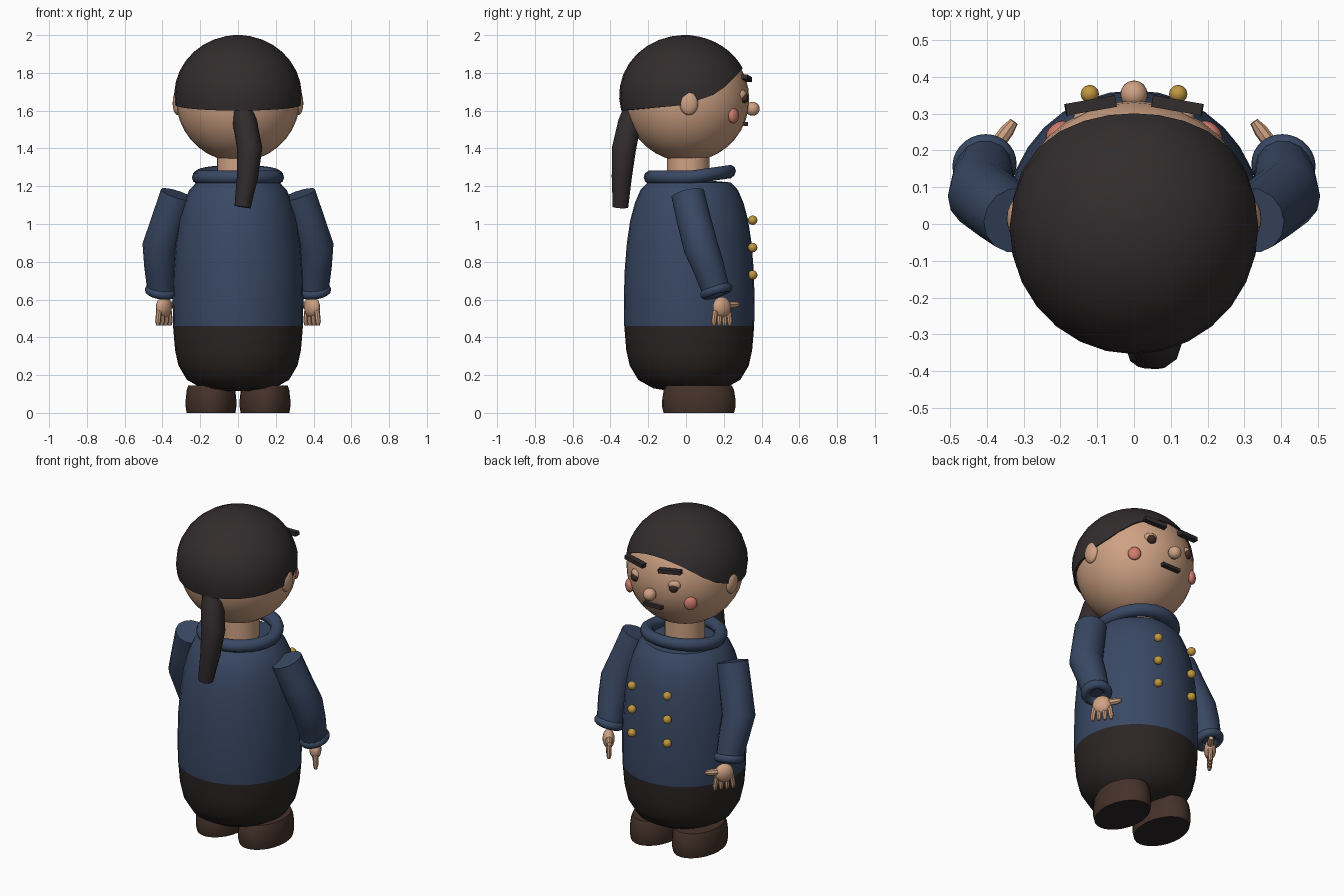
import bpy, bmesh
from math import sin, cos, acos, pi, radians
from mathutils import Vector, Matrix, Euler

cube = bpy.data.objects.get("Cube")
if cube:
    bpy.data.objects.remove(cube, do_unlink=True)


def material(name, *rgb):
    m = bpy.data.materials.new(name)
    m.use_nodes = True
    m.diffuse_color = (*rgb, 1)
    m.node_tree.nodes["Principled BSDF"].inputs["Base Color"].default_value = (*rgb, 1)
    return m


BLUE = material("coat blue", .04, .064, .125)
SKIN = material("skin", .62, .36, .23)
HAIR = material("dark hair", .032, .025, .026)
CLOTH = material("trouser black", .024, .019, .018)
LEATHER = material("shoe brown", .06, .032, .023)
GOLD = material("button gold", .52, .31, .05)
PINK = material("cheek pink", .62, .2, .15)
EYE = material("eye brown", .05, .025, .018)


def finish(obj, *mats, angle=40):
    for m in mats:
        obj.data.materials.append(m)
    bpy.ops.object.select_all(action='DESELECT')
    obj.select_set(True)
    bpy.context.view_layer.objects.active = obj
    bpy.ops.object.shade_smooth_by_angle(angle=radians(angle))
    return obj


def from_bmesh(name, bm, *mats, angle=40):
    bmesh.ops.recalc_face_normals(bm, faces=bm.faces)
    mesh = bpy.data.meshes.new(name)
    bm.to_mesh(mesh)
    bm.free()
    obj = bpy.data.objects.new(name, mesh)
    bpy.context.collection.objects.link(obj)
    return finish(obj, *mats, angle=angle)


def loft(name, rings, *mats, rule=None, angle=40):
    """Skin a stack of rings and cap both ends."""
    bm = bmesh.new()
    rows = [[bm.verts.new(p) for p in ring] for ring in rings]
    n = len(rows[0])
    for a, b in zip(rows, rows[1:]):
        for i in range(n):
            j = (i + 1) % n
            bm.faces.new((a[i], a[j], b[j], b[i]))
    bm.faces.new(rows[0])
    bm.faces.new(rows[-1])
    if rule:
        for f in bm.faces:
            f.material_index = rule(f.calc_center_median())
    return from_bmesh(name, bm, *mats, angle=angle)


def lathe(name, center, profile, *mats, sx=1, sy=1, n=32, **kw):
    cx, cy = center
    rings = [[(cx + r * sx * cos(2 * pi * i / n), cy + r * sy * sin(2 * pi * i / n), z)
              for i in range(n)] for r, z in profile]
    return loft(name, rings, *mats, **kw)


def tube(name, path, mat, n=12):
    """Tapered tube along points given as (x, y, z, radius)."""
    pts = [Vector(p[:3]) for p in path]
    rings = []
    for k, p in enumerate(pts):
        d = pts[min(k + 1, len(pts) - 1)] - pts[max(k - 1, 0)]
        q = Vector((0, 0, -1)).rotation_difference(d.normalized())
        r = path[k][3]
        rings.append([p + q @ Vector((r * cos(2 * pi * i / n), r * sin(2 * pi * i / n), 0))
                      for i in range(n)])
    return loft(name, rings, mat)


def placed(loc, scale, rot=(0, 0, 0)):
    return Matrix.LocRotScale(Vector(loc), Euler(rot), Vector(scale))


def ball(name, loc, scale, mat, rot=(0, 0, 0), n=16):
    bm = bmesh.new()
    bmesh.ops.create_uvsphere(bm, u_segments=n, v_segments=n // 2 + 2, radius=1,
                              matrix=placed(loc, scale, rot))
    return from_bmesh(name, bm, mat, angle=60)


def box(name, loc, size, mat, rot=(0, 0, 0)):
    bm = bmesh.new()
    bmesh.ops.create_cube(bm, size=1, matrix=placed(loc, size, rot))
    return from_bmesh(name, bm, mat)


def ring(name, loc, major, minor, mat, rot=(0, 0, 0)):
    bpy.ops.mesh.primitive_torus_add(location=loc, rotation=rot, major_segments=28,
                                     minor_segments=10, major_radius=major, minor_radius=minor)
    obj = bpy.context.object
    obj.name = name
    return finish(obj, mat, angle=60)


# Body: coat above, trousers below
lathe("body", (0, .017),
      [(.1, .115), (.19, .13), (.27, .175), (.315, .25), (.333, .33), (.344, .46), (.346, .6),
       (.342, .75), (.33, .9), (.312, 1.02), (.288, 1.11), (.258, 1.18), (.22, 1.22), (.1, 1.23)],
      BLUE, CLOTH, rule=lambda c: int(c.z < .46))

# Collar, its front half rising
collar = ring("collar", (0, .02, 1.247), .207, .037, BLUE)
for v in collar.data.vertices:
    v.co.z += max(0, v.co.y) * .14

# Neck and head
lathe("neck", (0, .012), [(.112, 1.2), (.112, 1.4)], SKIN, n=24)
ball("head", (0, .005, 1.66), (.328, .33, .33), SKIN, n=32)

# Hair cap, with a rim that climbs towards the forehead
RIM = [(-1, 1.6), (0, 1.63), (.5, 1.69), (.85, 1.79), (1, 1.825)]


def rim_height(s):
    for (a, za), (b, zb) in zip(RIM, RIM[1:]):
        if s <= b:
            return za + (zb - za) * max(0, s - a) / (b - a)
    return RIM[-1][1]


N, STEPS = 28, 9
hair_rings = []
for k in range(1, STEPS + 2):
    row = []
    for i in range(N):
        a = 2 * pi * i / N
        phi = acos((rim_height(sin(a)) - 1.68) / .32) * min(k, STEPS) / STEPS
        w = sin(phi) * (.95 if k > STEPS else 1)
        row.append((.338 * w * cos(a), -.008 + .346 * w * sin(a), 1.68 + .32 * cos(phi)))
    hair_rings.append(row)
hair_rings.insert(0, [(.02 * cos(2 * pi * i / N), .02 * sin(2 * pi * i / N), 2)
                      for i in range(N)])
loft("hair_cap", hair_rings, HAIR)

# Ponytail
tube("ponytail", [(.02, -.27, 1.63, .055), (.038, -.3, 1.53, .064), (.062, -.328, 1.4, .067),
                  (.05, -.34, 1.25, .056), (.024, -.347, 1.09, .043)], HAIR, n=10)

# Face centre
ball("nose", (0, .352, 1.61), (.037, .038, .037), SKIN)
box("mouth", (0, .317, 1.53), (.12, .024, .02), HAIR)

# Paired parts
for side, s in (("left", 1), ("right", -1)):
    ball(side + "_ear", (s * .32, .015, 1.64), (.026, .05, .064), SKIN)
    ball(side + "_cheek", (s * .208, .252, 1.572), (.037, .022, .04), PINK,
         rot=(0, 0, -s * radians(39)))
    ball(side + "_eyelid", (s * .128, .292, 1.682), (.038, .03, .03), SKIN,
         rot=(0, 0, -s * radians(22)))
    ball(side + "_eye", (s * .13, .306, 1.667), (.027, .024, .027), EYE)
    box(side + "_eyebrow", (s * .118, .322, 1.772), (.138, .032, .024), HAIR,
        rot=(0, -s * radians(6), -s * radians(10)))

    # Shoe with a dark sole
    lathe(side + "_shoe", (s * .143, .068),
          [(.96, 0), (1, .03), (1, .07), (.96, .12), (.9, .145)], LEATHER, CLOTH,
          sx=.134, sy=.194, n=28, rule=lambda c: int(c.z < .001))

    # Sleeve and cuff
    tube(side + "_sleeve", [(s * .322, .01, 1.157, .09), (s * .366, .042, 1.02, .092),
                            (s * .413, .078, .88, .094), (s * .41, .12, .77, .086),
                            (s * .405, .158, .65, .075)], BLUE, n=14)
    ring(side + "_cuff", (s * .406, .16, .645), .062, .026, BLUE,
         rot=(radians(17), -s * radians(8), 0))

    # Hand: palm, four fingers and a thumb
    turn = s * radians(37)
    spread = Vector((-s * .6, .8, 0))
    palm = Vector((s * .392, .19, .56))
    ball(side + "_palm", palm, (.034, .055, .055), SKIN, rot=(0, 0, turn))
    for i in range(4):
        base = palm + spread * (i - 1.5) * .029
        tip = base + spread * (i - 1.5) * .006
        tube(f"{side}_finger_{i + 1}", [(*base.xy, .54, .015), (*tip.xy, .485, .015),
                                        (*tip.xy, .462, .009)], SKIN, n=8)
    thumb = palm + spread * .11
    tube(side + "_thumb", [(*palm.xy, .57, .02), (*(palm + spread * .08).xy, .572, .019),
                           (*thumb.xy, .575, .012)], SKIN, n=8)

    # Buttons
    for i in range(3):
        ball(f"{side}_button_{i + 1}", (s * .12, .353, .73 + i * .145), (.025,) * 3, GOLD, n=12)
